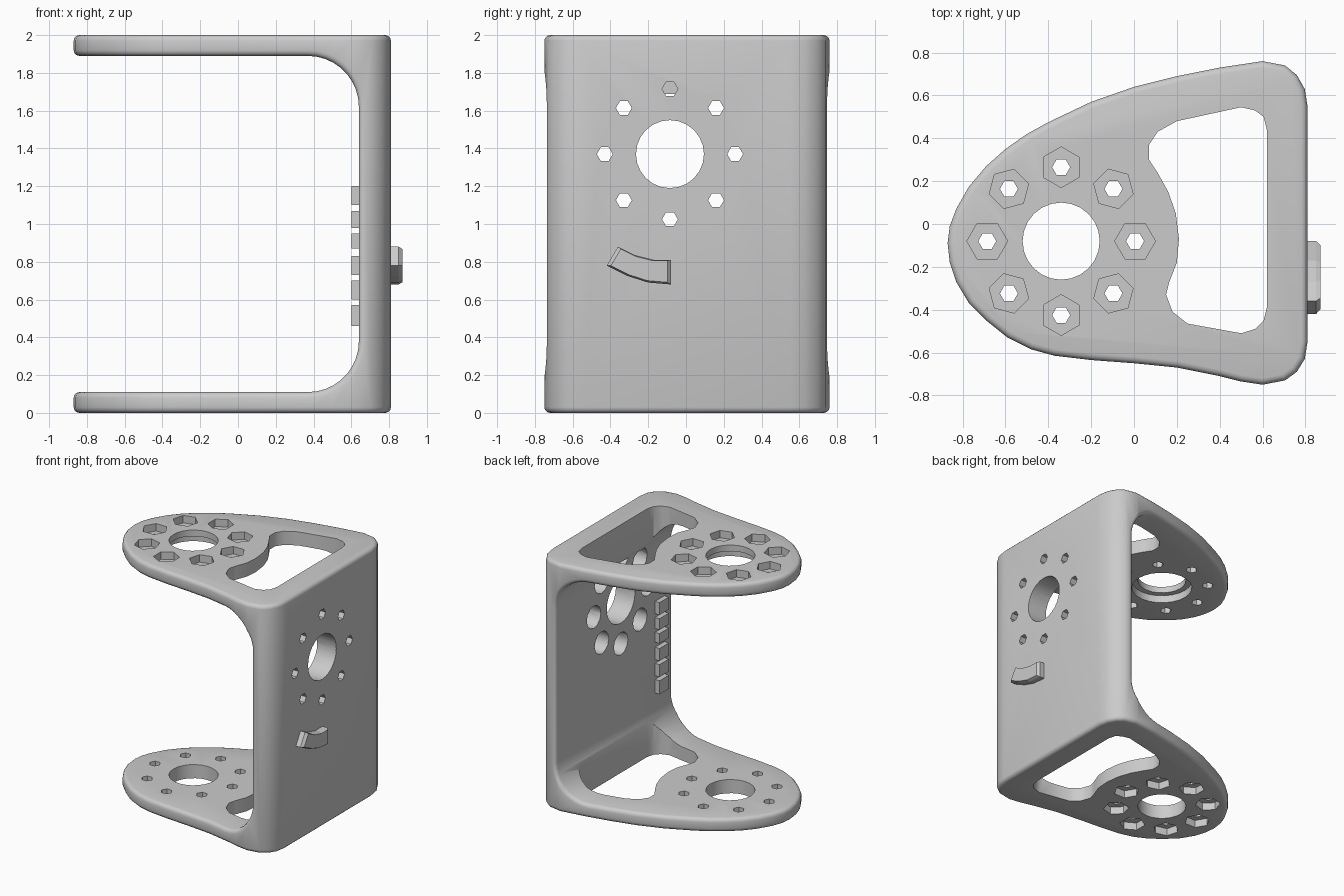
import bpy, bmesh, math

if "Cube" in bpy.data.objects:
    bpy.data.objects.remove(bpy.data.objects["Cube"])

grey = bpy.data.materials.new("light grey plastic")
grey.diffuse_color = (0.6, 0.6, 0.6, 1)
grey.use_nodes = True
grey.node_tree.nodes["Principled BSDF"].inputs["Base Color"].default_value = grey.diffuse_color


def prism(bm, pts, a, b, axis, shrink=1.0):
    """Extrude a 2D outline from a to b along an axis; the far end may shrink."""
    cu = sum(p[0] for p in pts) / len(pts)
    cv = sum(p[1] for p in pts) / len(pts)

    def at(p, d):
        return {'z': (p[0], p[1], d), 'x': (d, p[0], p[1]), 'y': (p[0], d, p[1])}[axis]
    far = [(cu + (u - cu) * shrink, cv + (v - cv) * shrink) for u, v in pts]
    lo = [bm.verts.new(at(p, a)) for p in pts]
    hi = [bm.verts.new(at(p, b)) for p in far]
    faces = [bm.faces.new(lo), bm.faces.new(hi)]
    n = len(pts)
    for i in range(n):
        j = (i + 1) % n
        faces.append(bm.faces.new((lo[i], lo[j], hi[j], hi[i])))
    bmesh.ops.recalc_face_normals(bm, faces=faces)


def ring(cu, cv, r, n, turn=0.0):
    return [(cu + r * math.cos(turn + math.tau * i / n),
             cv + r * math.sin(turn + math.tau * i / n)) for i in range(n)]


def make(name, bm):
    me = bpy.data.meshes.new(name)
    bm.to_mesh(me)
    bm.free()
    ob = bpy.data.objects.new(name, me)
    bpy.context.collection.objects.link(ob)
    me.materials.append(grey)
    return ob


def apply(ob, mod):
    bpy.context.view_layer.objects.active = ob
    bpy.ops.object.modifier_apply(modifier=mod.name)


def cut(ob, bm):
    cutter = make("cutter", bm)
    before = ob.data.copy()
    mod = ob.modifiers.new("cut", 'BOOLEAN')
    mod.operation, mod.solver, mod.object = 'DIFFERENCE', 'EXACT', cutter
    mod.use_self = True
    apply(ob, mod)
    if not ob.data.polygons:  # keep the part if a cut fails
        ob.data = before
    bpy.data.objects.remove(cutter)


def bevel(ob, width, segments):
    mod = ob.modifiers.new("round", 'BEVEL')
    mod.width, mod.segments = width, segments
    mod.limit_method, mod.angle_limit = 'ANGLE', math.radians(45)
    mod.use_clamp_overlap = False
    apply(ob, mod)


# Bracket body: teardrop outline, full height
outline = [(0.81, 0.55), (0.797, 0.63), (0.76, 0.695), (0.705, 0.74), (0.60, 0.76),
           (0.4, 0.73), (0.2, 0.69), (0, 0.64), (-0.2, 0.57), (-0.4, 0.475),
           (-0.5, 0.42), (-0.6, 0.35), (-0.69, 0.27), (-0.77, 0.175), (-0.83, 0.07),
           (-0.86, -0.01), (-0.87, -0.09), (-0.86, -0.18), (-0.83, -0.27), (-0.77, -0.37),
           (-0.69, -0.45), (-0.59, -0.53), (-0.48, -0.585), (-0.37, -0.615), (-0.2, -0.635),
           (0, -0.65), (0.2, -0.67), (0.4, -0.71), (0.5, -0.735), (0.60, -0.75),
           (0.705, -0.73), (0.76, -0.69), (0.797, -0.63), (0.81, -0.55)]
bm = bmesh.new()
prism(bm, outline, 0, 2, 'z')
body = make("bracket", bm)

# Opening between the plates, with filleted corners at the wall
R, X, Z0, Z1 = 0.27, 0.64, 0.11, 1.89
arc = [math.radians(a) for a in range(0, 91, 10)]
lower = [(X - R + R * math.sin(a), Z0 + R - R * math.cos(a)) for a in arc]
opening = [(-1.2, Z0)] + lower + [(x, Z0 + Z1 - z) for x, z in reversed(lower)] + [(-1.2, Z1)]
bm = bmesh.new()
prism(bm, opening, -1, 1, 'y')
cut(body, bm)
bevel(body, 0.03, 3)

# Plate windows, large holes, nut pockets and wall screw pockets
window = [(0.62, 0.44), (0.605, 0.50), (0.565, 0.53), (0.50, 0.545), (0.2, 0.48), (0.11, 0.43),
          (0.07, 0.37), (0.07, 0.30), (0.11, 0.24), (0.16, 0.15), (0.195, 0.05), (0.21, -0.07),
          (0.20, -0.18), (0.165, -0.27), (0.15, -0.33), (0.18, -0.41), (0.25, -0.465),
          (0.5, -0.51), (0.565, -0.49), (0.605, -0.45), (0.62, -0.39)]
CX, CY, WY, WZ = -0.34, -0.08, -0.085, 1.37
bm = bmesh.new()
prism(bm, window, -0.2, 2.2, 'z')
prism(bm, ring(CX, CY, 0.18, 24), -0.2, 2.2, 'z')
prism(bm, ring(WY, WZ, 0.18, 24), 0.63, 1, 'x')
for i, (u, v) in enumerate(ring(CX, CY, 0.345, 8)):
    hexagon = ring(u, v, 0.095, 6, i * math.pi / 4)
    prism(bm, hexagon, 1.94, 2.1, 'z')
    prism(bm, hexagon, -0.1, 0.06, 'z')
for u, v in ring(WY, WZ, 0.345, 8):
    prism(bm, ring(u, v, 0.09, 12), 0.63, 0.75, 'x')
cut(body, bm)

# Small through holes and the recess under the top plate
bm = bmesh.new()
for u, v in ring(CX, CY, 0.345, 8):
    prism(bm, ring(u, v, 0.042, 6), -0.2, 2.2, 'z')
for u, v in ring(WY, WZ, 0.345, 8):
    prism(bm, ring(u, v, 0.042, 6), 0.63, 1, 'x')
prism(bm, ring(CX, CY, 0.225, 24), 1.8, 1.95, 'z')
cut(body, bm)

# Curved tab on the outside of the wall
tab_outline = [(-0.42, 0.78), (-0.36, 0.88), (-0.27, 0.835), (-0.17, 0.81), (-0.08, 0.81),
               (-0.08, 0.68), (-0.2, 0.69), (-0.31, 0.725)]
bm = bmesh.new()
prism(bm, tab_outline, 0.80, 0.85, 'x')
prism(bm, tab_outline, 0.85, 0.87, 'x', 0.88)
make("curved_tab", bm)

# Row of small raised grip blocks on the inside of the wall
bm = bmesh.new()
for z0, z1 in ((0.46, 0.57), (0.60, 0.70), (0.73, 0.83), (0.87, 0.95), (0.98, 1.07), (1.10, 1.20)):
    prism(bm, [(-0.64, z0), (-0.52, z0), (-0.52, z1), (-0.64, z1)], 0.60, 0.65, 'x')
make("grip_blocks", bm)

# Smooth the rounded surfaces while keeping crisp edges
bpy.ops.object.select_all(action='DESELECT')
body.select_set(True)
bpy.context.view_layer.objects.active = body
bpy.ops.object.shade_smooth_by_angle(angle=math.radians(35))
